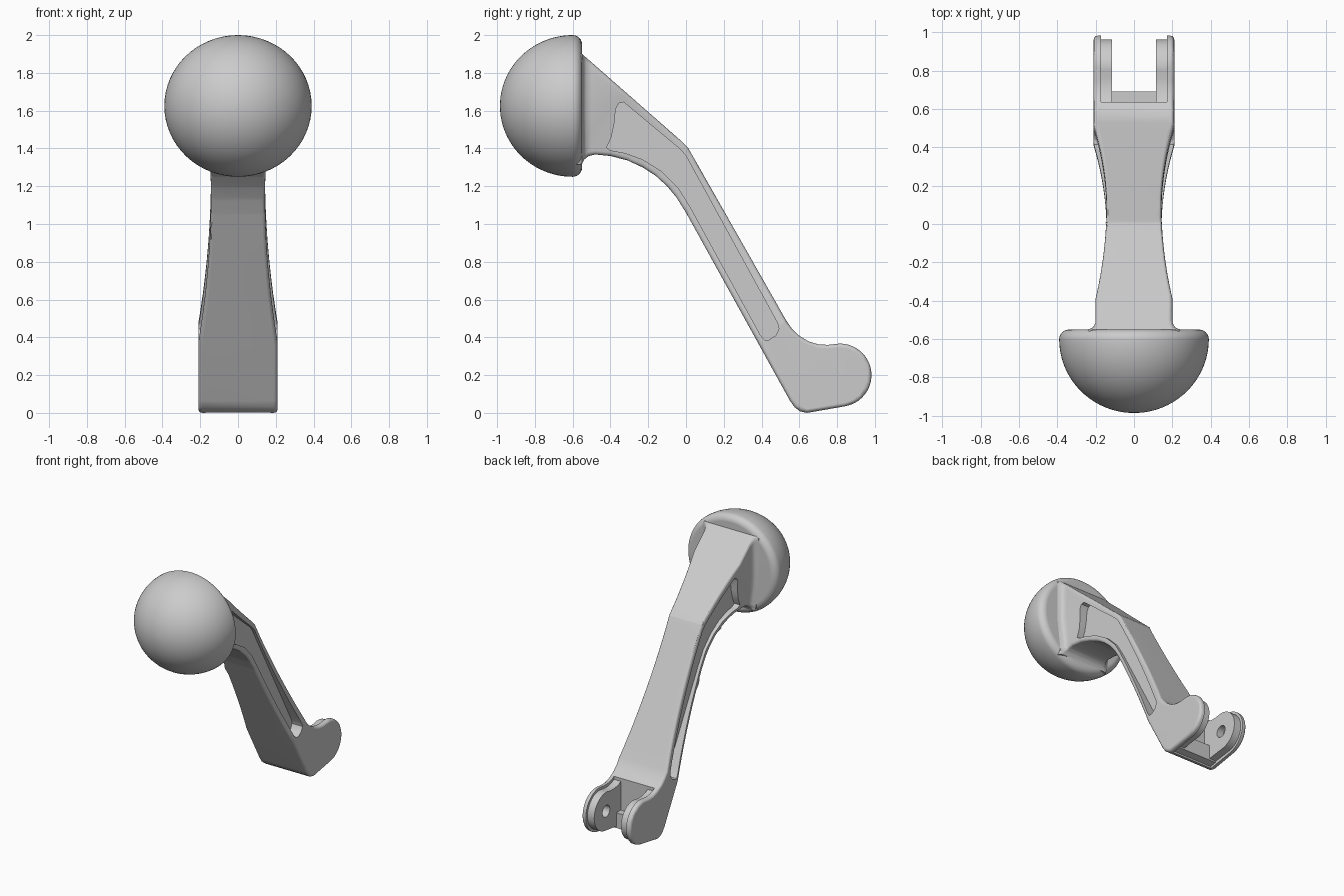
import bpy, bmesh
from math import sin, cos, radians
from mathutils import Vector

cube = bpy.data.objects.get("Cube")
if cube:
    bpy.data.objects.remove(cube, do_unlink=True)

grey = bpy.data.materials.new("satin_grey")
grey.use_nodes = True
grey.diffuse_color = (0.6, 0.6, 0.6, 1)
grey.node_tree.nodes["Principled BSDF"].inputs["Base Color"].default_value = (0.6, 0.6, 0.6, 1)


def arc(y, z, r, start, end, n):
    angles = [radians(start + (end - start) * i / n) for i in range(n + 1)]
    return [(y + r * cos(a), z + r * sin(a)) for a in angles]


def to_object(bm, name):
    bmesh.ops.recalc_face_normals(bm, faces=bm.faces)
    mesh = bpy.data.meshes.new(name)
    bm.to_mesh(mesh)
    bm.free()
    mesh.materials.append(grey)
    ob = bpy.data.objects.new(name, mesh)
    bpy.context.collection.objects.link(ob)
    return ob


def prism(name, points, x0, x1, round_edges=0):
    bm = bmesh.new()
    face = bm.faces.new([bm.verts.new((x0, y, z)) for y, z in points])
    side = bmesh.ops.extrude_face_region(bm, geom=[face])
    moved = [v for v in side["geom"] if isinstance(v, bmesh.types.BMVert)]
    bmesh.ops.translate(bm, verts=moved, vec=(x1 - x0, 0, 0))
    bmesh.ops.recalc_face_normals(bm, faces=bm.faces)
    if round_edges:
        # Round the side rims, but not the end buried in the knob
        rims = [e for e in bm.edges
                if abs(e.verts[0].co.x - e.verts[1].co.x) < 0.001
                and max(v.co.y for v in e.verts) > -0.55]
        bmesh.ops.bevel(bm, geom=rims, offset=round_edges, segments=3, profile=0.5, affect="EDGES")
    return to_object(bm, name)


def activate(ob):
    bpy.ops.object.select_all(action="DESELECT")
    ob.select_set(True)
    bpy.context.view_layer.objects.active = ob


def cut(ob, cutter):
    cutter.hide_render = True
    mod = ob.modifiers.new("cut", "BOOLEAN")
    mod.operation, mod.solver, mod.object = "DIFFERENCE", "EXACT", cutter
    activate(ob)
    bpy.ops.object.modifier_apply(modifier=mod.name)
    bpy.data.objects.remove(cutter, do_unlink=True)


def smooth(ob):
    activate(ob)
    bpy.ops.object.shade_smooth_by_angle(angle=radians(35))
    ob.modifiers.new("even_shading", "WEIGHTED_NORMAL").keep_sharp = True


def half_width(y, z):
    # Waisted along the arm, flaring where it meets the knob
    u = y - z + 1.2
    w = 0.143 + (0.067 * min(u / 1.24, 1) ** 2 if u > 0 else 0.057 * min(-u / 0.92, 1) ** 2)
    flare = min(max((-0.5 - y) / 0.05, 0), 1)
    return w + 0.04 * (1 - (1 - flare ** 2) ** 0.5)


# Arm with rounded fork lugs, drawn in side profile
LUG = (0.815, 0.2)
profile = [(-0.58, 1.9), (-0.55, 1.9), (-0.02, 1.435), (0.01, 1.405), (0.03, 1.37), (0.53, 0.49),
           (0.56, 0.447), (0.6, 0.408), (0.65, 0.378), (0.7, 0.363), (0.75, 0.36)]
profile += arc(*LUG, 0.167, 90, -80, 20)
profile += [(0.64, 0.0), (0.605, 0.008), (0.575, 0.03), (0.55, 0.065), (0.0, 1.06),
            (-0.05, 1.14), (-0.1, 1.2), (-0.16, 1.255), (-0.23, 1.3), (-0.31, 1.337),
            (-0.4, 1.36), (-0.48, 1.368), (-0.515, 1.36), (-0.54, 1.34), (-0.552, 1.315), (-0.58, 1.315)]
arm = prism("arm", profile, -0.2, 0.2, 0.02)

# Side pockets
pocket = [(-0.42, 1.405), (-0.395, 1.46), (-0.38, 1.53), (-0.372, 1.61), (-0.355, 1.64),
          (-0.33, 1.645), (-0.03, 1.395), (0.0, 1.36), (0.485, 0.475), (0.492, 0.445),
          (0.475, 0.41), (0.44, 0.387), (0.415, 0.387), (0.395, 0.41), (0.025, 1.085),
          (-0.04, 1.19), (-0.13, 1.28), (-0.23, 1.342), (-0.32, 1.375), (-0.4, 1.39)]
for s in (-1, 1):
    cut(arm, prism("pocket_cutter", pocket, s * 0.12, s * 0.5))

# Fork slot
slot = [(0.635, -0.2), (1.2, -0.2), (1.2, 0.7), (0.635, 0.7)]
cut(arm, prism("slot_cutter", slot, -0.165, 0.165))

# Slice the arm into stations and draw in its waist
bm = bmesh.new()
bm.from_mesh(arm.data)
bmesh.ops.triangulate(bm, faces=bm.faces)
planes = [((0, y, 0), (0, 1, 0)) for y in (-0.5, -0.515, -0.53, -0.54, -0.55)]
planes += [((0, 0.04 - 0.12 * i, 0), (0, 1, -1)) for i in range(19)]
for co, normal in planes:
    geom = bm.verts[:] + bm.edges[:] + bm.faces[:]
    bmesh.ops.bisect_plane(bm, geom=geom, plane_co=co, plane_no=Vector(normal).normalized(), dist=0.0001)
for v in bm.verts:
    if abs(v.co.x) > 0.15:
        v.co.x *= half_width(v.co.y, v.co.z) / 0.2
bm.to_mesh(arm.data)
bm.free()
smooth(arm)

# Pivot bosses inside the fork, each with a blind hole
boss = [(0.62, 0.37), (0.66, 0.35), (0.71, 0.338), (0.76, 0.338)]
boss += arc(*LUG, 0.147, 95, -80, 20) + [(0.62, 0.025)]
for s, side in ((1, "left"), (-1, "right")):
    ob = prism(side + "_pivot_boss", boss, s * 0.115, s * 0.175)
    cut(ob, prism("hole_cutter", arc(*LUG, 0.045, 0, 345, 23), s * 0.1, s * 0.17))
    smooth(ob)

# Ledge across the bottom of the fork
prism("fork_ledge", [(0.62, 0.012), (0.69, 0.022), (0.69, 0.14), (0.62, 0.14)], -0.17, 0.17)

# Domed knob, turned about the front-to-back axis
outline = [(y, r * 0.375 / 0.385) for y, r in arc(-0.6, 0, 0.385, 180, 90, 24)]
outline += arc(-0.6, 0.325, 0.05, 75, 0, 5) + [(-0.55, 0)]
bm = bmesh.new()
verts = [bm.verts.new((0, y, r)) for y, r in outline]
edges = [bm.edges.new(pair) for pair in zip(verts, verts[1:])]
bmesh.ops.spin(bm, geom=verts + edges, cent=(0, 0, 0), axis=(0, 1, 0),
               angle=radians(360), steps=64, use_duplicate=False)
bmesh.ops.remove_doubles(bm, verts=bm.verts, dist=0.0005)
for v in bm.verts:
    v.co.x *= 1.04
    v.co.z += 1.625
smooth(to_object(bm, "knob"))
